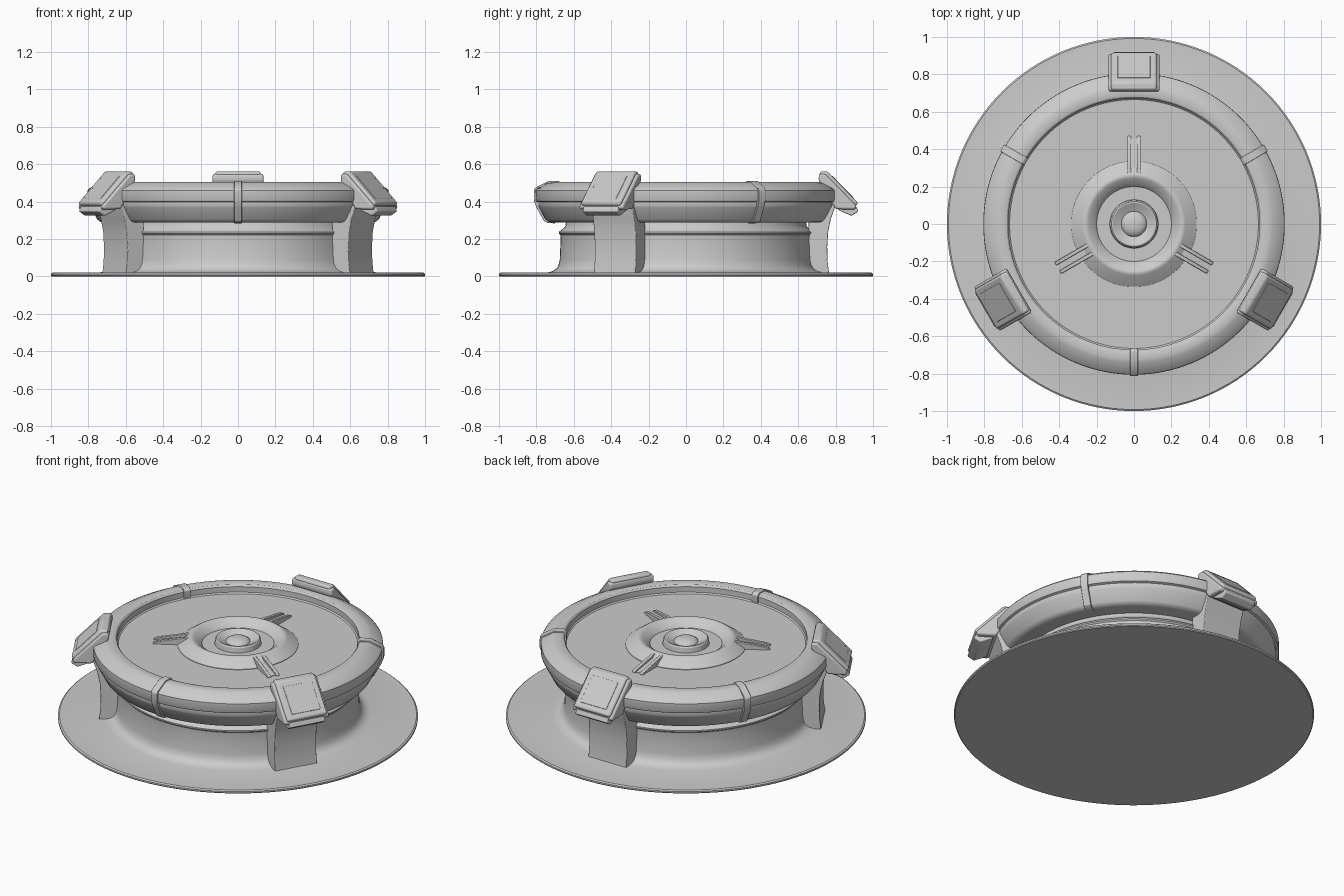
import bpy, bmesh
from math import sin, cos, pi, radians

SEG = 128


def finish(name, bm, bevel=0.0, angle=30):
    bmesh.ops.remove_doubles(bm, verts=bm.verts, dist=1e-5)
    bmesh.ops.recalc_face_normals(bm, faces=bm.faces)
    me = bpy.data.meshes.new(name)
    bm.to_mesh(me)
    bm.free()
    ob = bpy.data.objects.new(name, me)
    bpy.context.collection.objects.link(ob)
    if bevel:
        m = ob.modifiers.new("bevel", "BEVEL")
        m.width, m.segments, m.limit_method = bevel, 3, "ANGLE"
    bpy.ops.object.select_all(action="DESELECT")
    ob.select_set(True)
    bpy.context.view_layer.objects.active = ob
    bpy.ops.object.shade_smooth_by_angle(angle=radians(angle))
    return ob


def lathe(name, profile):
    """Revolve an (r, z) profile about the z axis."""
    bm = bmesh.new()
    vs = [bm.verts.new((r, 0, z)) for r, z in profile]
    es = [bm.edges.new(p) for p in zip(vs, vs[1:])]
    bmesh.ops.spin(bm, geom=vs + es, cent=(0, 0, 0), axis=(0, 0, 1),
                   angle=2 * pi, steps=SEG, use_duplicate=False)
    return finish(name, bm)


def radial(name, profile, half, deg, bevel=0.0):
    """Extrude an (r, z) outline sideways by +-half, turned to the given angle."""
    bm = bmesh.new()
    f = bm.faces.new([bm.verts.new((r, -half, z)) for r, z in profile])
    new = bmesh.ops.extrude_face_region(bm, geom=[f])["geom"]
    bmesh.ops.translate(bm, vec=(0, 2 * half, 0),
                        verts=[v for v in new if isinstance(v, bmesh.types.BMVert)])
    ob = finish(name, bm, bevel)
    ob.rotation_euler.z = radians(deg)
    return ob


# Wide flange with flared neck and collar
lathe("base_neck", [(0, 0), (0.995, 0), (1, 0.005), (1, 0.014), (0.992, 0.02),
                    (0.74, 0.021), (0.715, 0.028), (0.695, 0.04), (0.682, 0.06),
                    (0.675, 0.09), (0.67, 0.2), (0.672, 0.222), (0.68, 0.23),
                    (0.68, 0.238), (0.65, 0.262), (0.645, 0.272), (0.64, 0.30),
                    (0, 0.30)])

# Dished lid with chamfered rim and a step below its edge
lathe("lid", [(0, 0.45), (0.665, 0.45), (0.672, 0.457), (0.672, 0.49), (0.68, 0.5),
              (0.692, 0.504), (0.725, 0.504), (0.74, 0.5), (0.797, 0.47),
              (0.805, 0.46), (0.806, 0.41), (0.802, 0.402), (0.79, 0.397),
              (0.79, 0.378), (0.785, 0.368), (0.752, 0.305), (0.74, 0.294),
              (0.72, 0.288), (0, 0.286)])

# Central hub with bowl and knob
lathe("hub", [(0, 0.44), (0.335, 0.44), (0.335, 0.453), (0.275, 0.495), (0.265, 0.5),
              (0.255, 0.5), (0.245, 0.496), (0.205, 0.466), (0.2, 0.458),
              (0.13, 0.458), (0.126, 0.486), (0.12, 0.493), (0.112, 0.493),
              (0.1, 0.486), (0.068, 0.47), (0.064, 0.478), (0.05, 0.488),
              (0.028, 0.494), (0, 0.496)])

for i, a in enumerate((90, 210, 330), 1):
    # Tapering lid ribs: two rails and a lower web
    radial(f"rib_web_{i}", [(0.27, 0.445), (0.46, 0.445), (0.46, 0.453), (0.29, 0.478)],
           0.03, a)
    for s in (-1, 1):
        r = radial(f"rib_rail_{i}_{s}", [(0.27, 0.445), (0.47, 0.445), (0.47, 0.456),
                                         (0.455, 0.464), (0.285, 0.495), (0.27, 0.495)],
                   0.01, a, 0.003)
        r.location = (-sin(radians(a)) * 0.026 * s, cos(radians(a)) * 0.026 * s, 0)

    # Clamp leg
    radial(f"clamp_leg_{i}", [(0.62, 0.015), (0.765, 0.015), (0.757, 0.08), (0.755, 0.16),
                              (0.76, 0.24), (0.775, 0.31), (0.80, 0.38), (0.80, 0.42),
                              (0.66, 0.42), (0.655, 0.25)], 0.128, a, 0.004)
    # Clamp head, raised pad and pull tab
    radial(f"clamp_head_{i}", [(0.708, 0.515), (0.712, 0.548), (0.745, 0.548),
                               (0.912, 0.378), (0.905, 0.358), (0.80, 0.36)],
           0.136, a, 0.012)
    radial(f"clamp_pad_{i}", [(0.715, 0.53), (0.715, 0.561), (0.757, 0.561),
                              (0.921, 0.392), (0.90, 0.37)], 0.122, a, 0.012)
    radial(f"clamp_panel_{i}", [(0.775, 0.52), (0.782, 0.539), (0.90, 0.4175),
                                (0.885, 0.405)], 0.088, a, 0.003)
    radial(f"clamp_tab_{i}", [(0.80, 0.375), (0.91, 0.375), (0.922, 0.348),
                              (0.885, 0.324), (0.82, 0.352)], 0.108, a, 0.006)

    # Rim straps between the clamps
    radial(f"rim_strap_{i}", [(0.664, 0.46), (0.664, 0.498), (0.68, 0.51), (0.735, 0.511),
                              (0.806, 0.474), (0.814, 0.462), (0.814, 0.405),
                              (0.80, 0.37), (0.76, 0.297), (0.74, 0.286), (0.70, 0.284)],
           0.021, a + 60, 0.003)
